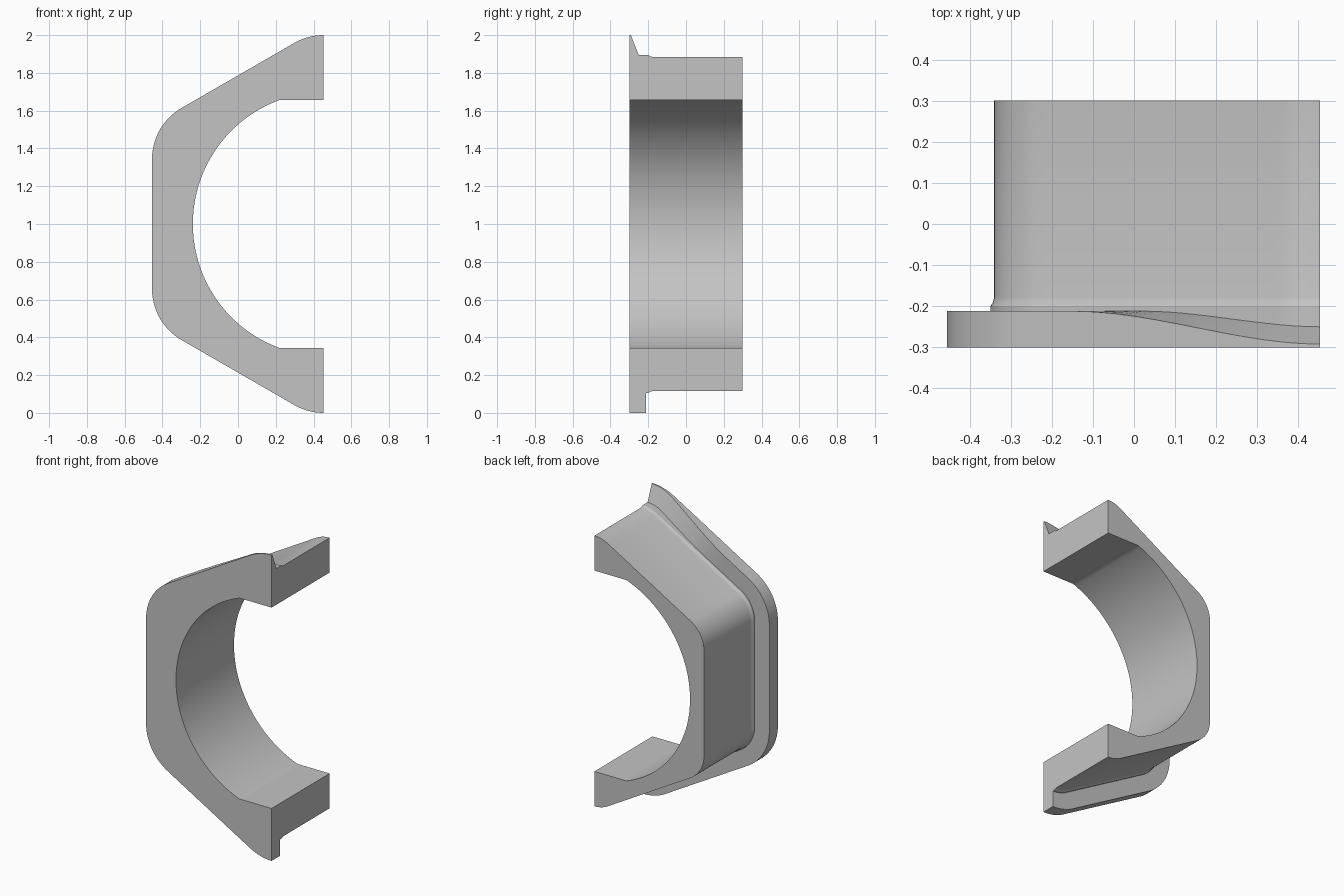
import bpy, bmesh, math
from mathutils import Vector

cube = bpy.data.objects.get("Cube")
if cube:
    bpy.data.objects.remove(cube, do_unlink=True)

EDGE = 0.453          # x of the cut faces
RADIUS = 0.31         # outer corner radius
MID = 1.0             # height of the mirror plane
CROWN, CORNER, SIDE = 10, 14, 6
SLANT = 20
BORE_X, BORE_R, BORE_TOP = 0.46, 0.699, 1.657


def lerp_points(a, b, n):
    return [a.lerp(b, i / n) for i in range(1, n)]


def arc(cx, cz, r, start, end, n):
    angles = [math.radians(start + (end - start) * i / n) for i in range(n + 1)]
    return [Vector((cx + r * math.cos(a), cz + r * math.sin(a))) for a in angles]


def outline(inset):
    """Upper half of the rounded hexagonal outline, from cut face to mid plane."""
    r = RADIUS - inset
    crown = arc(EDGE, 1.69, r, 90, 120, CROWN)
    corner = arc(-0.145, 1.345, r, 120, 180, CORNER)
    end = Vector((corner[-1].x, MID))
    return (crown + lerp_points(crown[-1], corner[0], SLANT) + corner
            + lerp_points(corner[-1], end, SIDE) + [end])


def bore(count):
    """Upper half of the bore: flat lip, then the round."""
    start = math.degrees(math.pi - math.asin((BORE_TOP - MID) / BORE_R))
    curve = arc(BORE_X, MID, BORE_R, start, 180, count - CROWN - 1)
    lip = Vector((EDGE, BORE_TOP))
    return [lip] + lerp_points(lip, curve[0], CROWN) + curve


def ease(x, start, end):
    t = min(max((x - start) / (end - start), 0), 1)
    return t * t * (3 - 2 * t)


def ring(i, rows, hole, upper):
    """Closed cross-section at outline position i."""
    tip = root = -0.212
    if upper:
        tip -= 0.08 * ease(rows[0][i].x, -0.15, EDGE)
        root -= 0.038 * ease(rows[1][i].x, 0.02, EDGE)
    rim, neck, fillet, body = (r[i] for r in rows)
    section = [(rim, -0.3), (rim, tip), (neck, root), (neck, -0.2),
               (fillet, -0.19), (body, -0.178), (body, 0.3),
               (hole[i], 0.3), (hole[i], -0.3)]
    sign = 1 if upper else -1
    return [(p.x, y, MID + sign * (p.y - MID)) for p, y in section]


# Half bushing: cross-sections swept along the hexagonal outline
rows = [outline(d) for d in (0, 0.106, 0.112, 0.115)]
count = len(rows[0])
hole = bore(count)
rings = [ring(i, rows, hole, True) for i in range(count)]
rings += [ring(i, rows, hole, False) for i in reversed(range(count - 1))]

bm = bmesh.new()
verts = [[bm.verts.new(p) for p in r] for r in rings]
size = len(verts[0])
for a, b in zip(verts, verts[1:]):
    for j in range(size):
        k = (j + 1) % size
        bm.faces.new((a[j], a[k], b[k], b[j]))
for end in (verts[0], verts[-1]):
    bm.faces.new(end)
bmesh.ops.recalc_face_normals(bm, faces=bm.faces)

mesh = bpy.data.meshes.new("half_bushing")
bm.to_mesh(mesh)
bm.free()
bushing = bpy.data.objects.new("half_bushing", mesh)
bpy.context.collection.objects.link(bushing)

# Plain grey material
grey = bpy.data.materials.new("plain_grey")
grey.use_nodes = True
color = (0.55, 0.55, 0.55, 1)
grey.diffuse_color = color
grey.node_tree.nodes["Principled BSDF"].inputs["Base Color"].default_value = color
mesh.materials.append(grey)

bpy.ops.object.select_all(action='DESELECT')
bushing.select_set(True)
bpy.context.view_layer.objects.active = bushing
bpy.ops.object.shade_smooth_by_angle(angle=math.radians(25))
